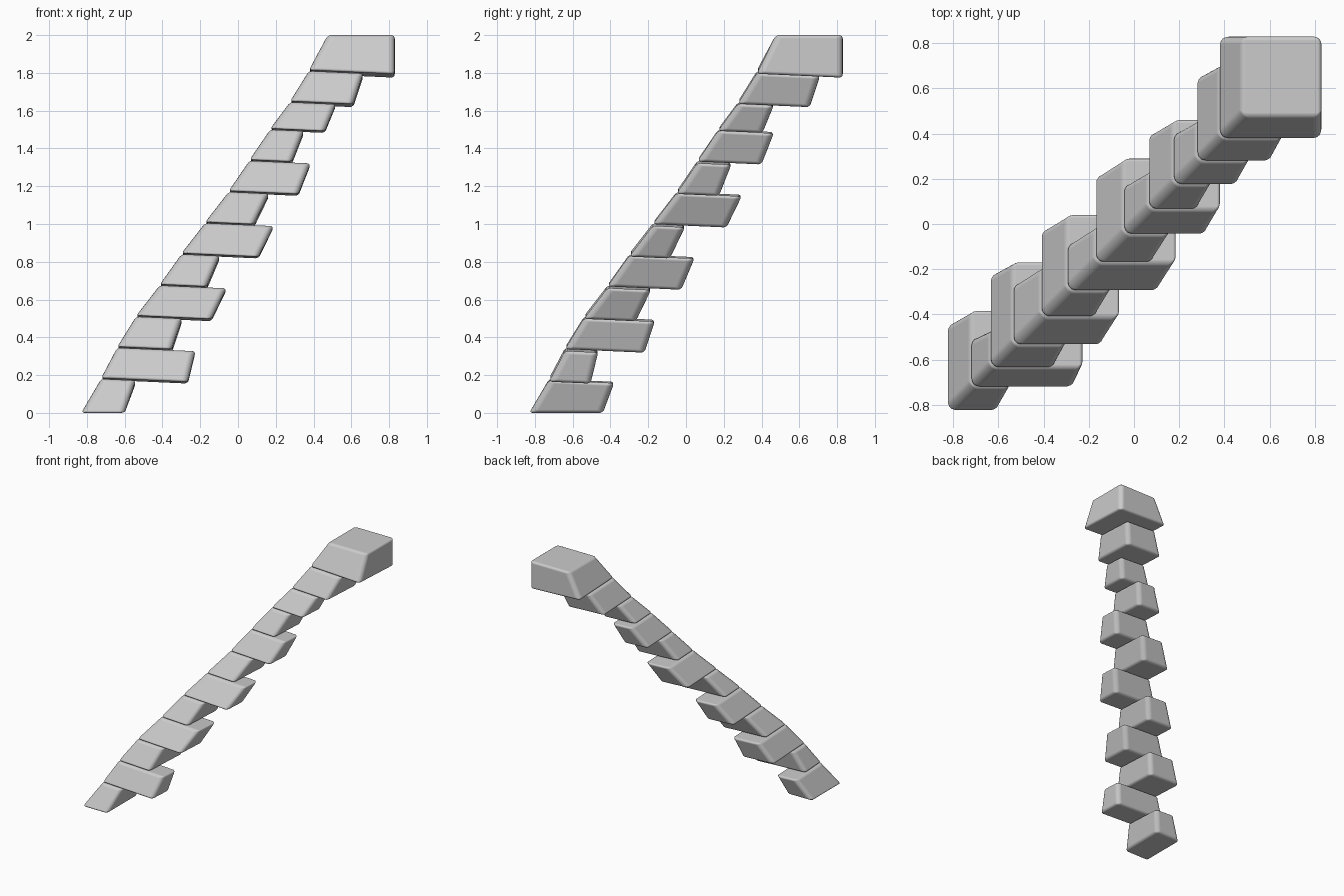
import bpy
import bmesh

cube = bpy.data.objects.get("Cube")
if cube:
    bpy.data.objects.remove(cube, do_unlink=True)

stone = bpy.data.materials.new("stone grey")
stone.use_nodes = True
grey = (0.6, 0.6, 0.6, 1)
stone.diffuse_color = grey
stone.node_tree.nodes["Principled BSDF"].inputs["Base Color"].default_value = grey

TILT = 0.045    # each bed joint falls away from the front left corner
TAPER = 0.045   # blocks narrow towards the top
GAP = 0.004

# Front left corner (same in x and y), its height, width and depth at the base
COURSES = [
    (-0.83, 0.0, 0.23, 0.39),
    (-0.725, 0.185, 0.46, 0.22),
    (-0.64, 0.35, 0.29, 0.42),
    (-0.54, 0.515, 0.40, 0.275),
    (-0.415, 0.68, 0.25, 0.39),
    (-0.30, 0.845, 0.41, 0.215),
    (-0.175, 1.01, 0.26, 0.39),
    (-0.05, 1.175, 0.37, 0.225),
    (0.06, 1.34, 0.225, 0.34),
    (0.17, 1.505, 0.29, 0.235),
    (0.275, 1.65, 0.335, 0.38),
    (0.375, 1.815, 0.455, 0.455),
]
TOP = (0.475, 2.0)


def ring(corner, z, width, depth, tilt):
    """Four corners of a bed joint, anticlockwise from the front left."""
    plan = [(0, 0), (width, 0), (width, depth), (0, depth)]
    return [(corner + x, corner + y, z - tilt * (x + y)) for x, y in plan]


def add_block(name, low, high):
    bm = bmesh.new()
    a = [bm.verts.new(p) for p in low]
    b = [bm.verts.new(p) for p in high]
    bm.faces.new(a[::-1])
    bm.faces.new(b)
    weight = bm.edges.layers.float.new("bevel_weight_edge")
    for i in range(4):
        j = (i + 1) % 4
        bm.faces.new((a[i], a[j], b[j], b[i]))
    # Upright edges are worn rounder than the bed joints
    for edge in bm.edges:
        upright = (edge.verts[0] in a) != (edge.verts[1] in a)
        edge[weight] = 1.0 if upright else 0.5
    mesh = bpy.data.meshes.new(name)
    bm.to_mesh(mesh)
    bm.free()
    mesh.materials.append(stone)
    block = bpy.data.objects.new(name, mesh)
    bpy.context.collection.objects.link(block)

    bevel = block.modifiers.new("worn edges", "BEVEL")
    bevel.limit_method = "WEIGHT"
    bevel.width = 0.036
    bevel.segments = 4
    bevel.harden_normals = True
    for face in mesh.polygons:
        face.use_smooth = True


last = len(COURSES) - 1
for i, (corner, z, width, depth) in enumerate(COURSES):
    low = ring(corner, z, width, depth, TILT if i else 0)
    if i < last:
        # Leaning blocks keep nearly their full size up to the next joint
        above, height = COURSES[i + 1][:2]
        high = ring(above, height - GAP, width - TAPER, depth - TAPER, TILT)
        add_block(f"stone_block_{i + 1}", low, high)
    else:
        # Capping block: upright right and back faces, level top
        above, height = TOP
        lean = above - corner
        high = ring(above, height, width - lean, depth - lean, 0)
        add_block("capping_stone", low, high)
